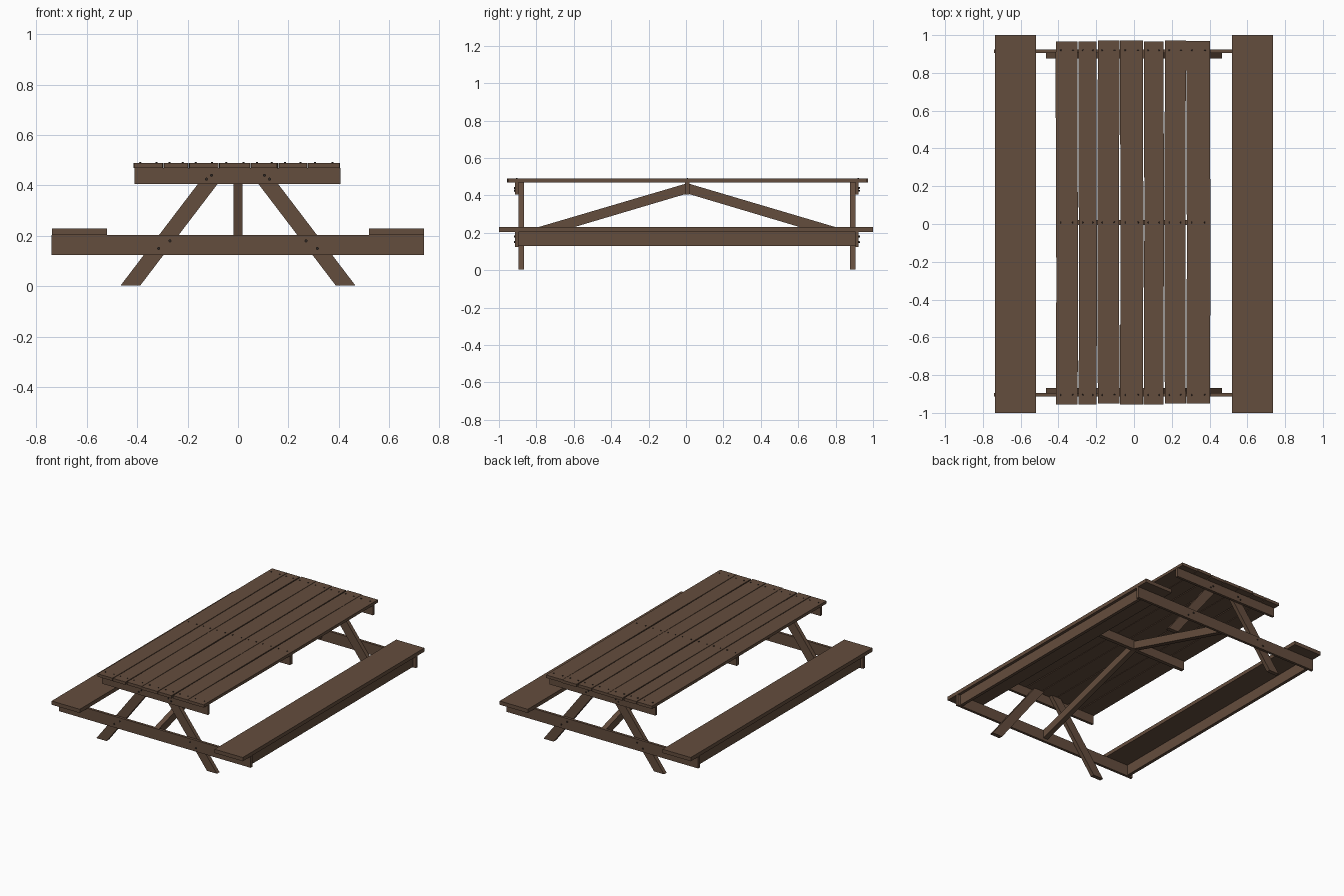
import bpy, bmesh, math, random
from mathutils import Vector

random.seed(4)
cube = bpy.data.objects.get("Cube")
if cube:
    bpy.data.objects.remove(cube, do_unlink=True)


def material(name, rgb):
    m = bpy.data.materials.new(name)
    m.use_nodes = True
    m.diffuse_color = (*rgb, 1)
    m.node_tree.nodes["Principled BSDF"].inputs["Base Color"].default_value = (*rgb, 1)
    return m


wood = material("brown wood", (0.127, 0.074, 0.047))
metal = material("dark metal", (0.03, 0.022, 0.018))


def finish(name, bm, mat):
    bmesh.ops.recalc_face_normals(bm, faces=bm.faces)
    mesh = bpy.data.meshes.new(name)
    bm.to_mesh(mesh)
    bm.free()
    mesh.materials.append(mat)
    obj = bpy.data.objects.new(name, mesh)
    bpy.context.collection.objects.link(obj)
    return obj


def prism(name, profile, axis, lo, hi, mat=wood):
    """Extrude a 2D profile along x or y; profile is (other axis, z)."""
    bm = bmesh.new()
    rings = []
    for d in (lo, hi):
        rings.append([bm.verts.new((d, a, z) if axis == "x" else (a, d, z))
                      for a, z in profile])
    bm.faces.new(rings[0])
    bm.faces.new(rings[1])
    n = len(profile)
    for i in range(n):
        j = (i + 1) % n
        bm.faces.new((rings[0][i], rings[0][j], rings[1][j], rings[1][i]))
    return finish(name, bm, mat)


def board(name, x, y, z):
    return prism(name, [(x[0], z[0]), (x[1], z[0]), (x[1], z[1]), (x[0], z[1])], "y", *y)


def screws(name, points, radius, depth, axis):
    bm = bmesh.new()
    for p in points:
        made = bmesh.ops.create_cone(bm, cap_ends=True, segments=8, radius1=radius,
                                     radius2=radius * 0.7, depth=depth)["verts"]
        if axis == "y":
            for v in made:
                v.co = Vector((v.co.x, v.co.z, v.co.y))
        bmesh.ops.translate(bm, verts=made, vec=p)
    return finish(name, bm, metal)


# Table top: seven slightly bowed planks with narrow gaps
edges = [-0.413, -0.293, -0.193, -0.073, 0.053, 0.162, 0.278, 0.408]
screw_points = []
for i in range(7):
    left, right = edges[i], edges[i + 1] - 0.005
    plank = board(f"top_plank_{i + 1}", (left, right),
                  (-0.953 + random.uniform(-0.004, 0.004), 0.97 + random.uniform(-0.004, 0.004)),
                  (0.469, 0.489))
    bm = bmesh.new()
    bm.from_mesh(plank.data)
    long_edges = [e for e in bm.edges if abs(e.verts[0].co.y - e.verts[1].co.y) > 1]
    bmesh.ops.subdivide_edges(bm, edges=long_edges, cuts=9, use_grid_fill=True)
    phase = random.uniform(0, math.tau)
    for v in bm.verts:
        v.co.x += 0.0015 * math.sin(3 * v.co.y + phase)
    bm.to_mesh(plank.data)
    bm.free()
    for y in (-0.905, 0.008, 0.92):
        for t in (0.22, 0.78):
            screw_points.append((left + (right - left) * t, y, 0.49))
screws("top_screws", screw_points, 0.005, 0.005, "z")

# Supports under the middle of the top
board("middle_cleat", (-0.405, 0.405), (-0.006, 0.02), (0.405, 0.469))

bolts = []
for side, end in ((-1, "front"), (1, "back")):
    def span(a, b):
        return sorted((side * a + 0.005, side * b + 0.005))

    # End frame: top cleat, cross beam, splayed legs
    board(f"{end}_cleat", (-0.41, 0.407), span(0.9, 0.918), (0.405, 0.469))
    board(f"{end}_cross_beam", (-0.74, 0.737), span(0.9, 0.918), (0.125, 0.203))
    for s, hand in ((-1, "right"), (1, "left")):
        prism(f"{end}_{hand}_leg",
              [(s * 0.465, 0.004), (s * 0.387, 0.004), (s * 0.033, 0.469), (s * 0.111, 0.469)],
              "y", *span(0.872, 0.9))
        for x, z in ((0.105, 0.44), (0.125, 0.425), (0.27, 0.18), (0.315, 0.15)):
            bolts.append((s * x, side * 0.92 + 0.005, z))
    # Diagonal brace from the cross beam up to the middle cleat
    prism(f"{end}_brace",
          [(0.007, 0.41), (0.007, 0.465), (side * 0.897 + 0.005, 0.2),
           (side * 0.897 + 0.005, 0.143)], "x", -0.018, 0.018)
screws("frame_bolts", bolts, 0.006, 0.008, "y")

# Benches: wide seat with a long rail below
for s, hand in ((-1, "right"), (1, "left")):
    board(f"{hand}_bench_seat", sorted((s * 0.52, s * 0.737)), (-1, 1), (0.204, 0.23))
    board(f"{hand}_bench_rail", sorted((s * 0.695, s * 0.717)), (-0.895, 0.905), (0.13, 0.204))
